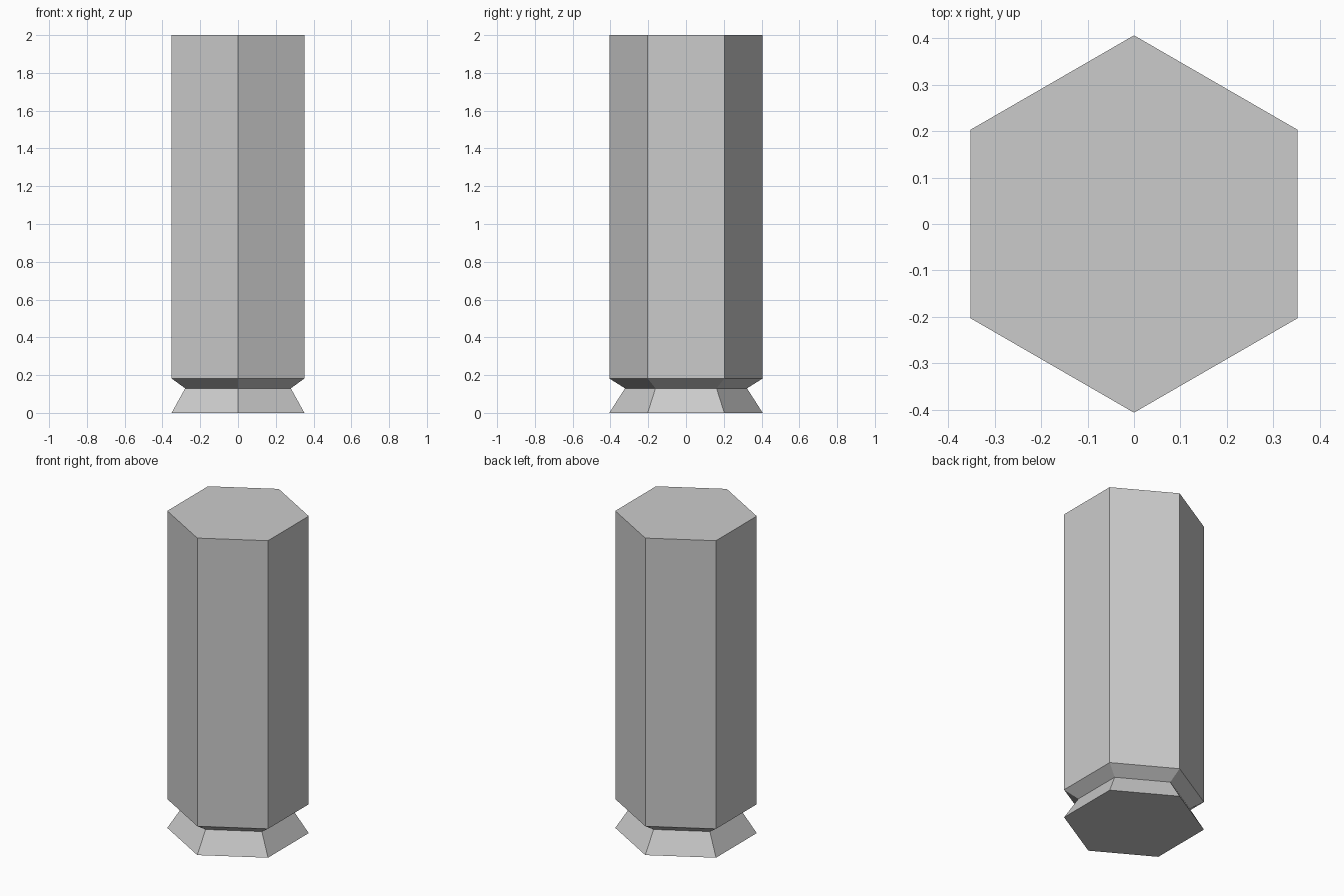
import bpy, bmesh
from math import sin, cos, pi

cube = bpy.data.objects.get("Cube")
if cube:
    bpy.data.objects.remove(cube, do_unlink=True)

grey = bpy.data.materials.new("light grey")
grey.use_nodes = True
colour = (0.6, 0.6, 0.6, 1)
grey.diffuse_color = colour
grey.node_tree.nodes["Principled BSDF"].inputs["Base Color"].default_value = colour

SIDES = 6


def lathe(name, profile):
    """Closed six-sided solid from (radius, height) levels, corners on the y axis."""
    bm = bmesh.new()
    rings = []
    for r, z in profile:
        angles = [pi / 2 + 2 * pi * i / SIDES for i in range(SIDES)]
        rings.append([bm.verts.new((r * cos(a), r * sin(a), z)) for a in angles])
    for low, high in zip(rings, rings[1:]):
        for i in range(SIDES):
            j = (i + 1) % SIDES
            bm.faces.new((low[i], low[j], high[j], high[i]))
    bm.faces.new(rings[0][::-1])
    bm.faces.new(rings[-1])
    mesh = bpy.data.meshes.new(name)
    bm.to_mesh(mesh)
    bm.free()
    mesh.materials.append(grey)
    obj = bpy.data.objects.new(name, mesh)
    bpy.context.collection.objects.link(obj)
    return obj


# Flared foot, narrow neck, chamfer and tall shaft in one solid
lathe("hexagonal_column", [(0.406, 0), (0.323, 0.13), (0.406, 0.182), (0.406, 2)])
